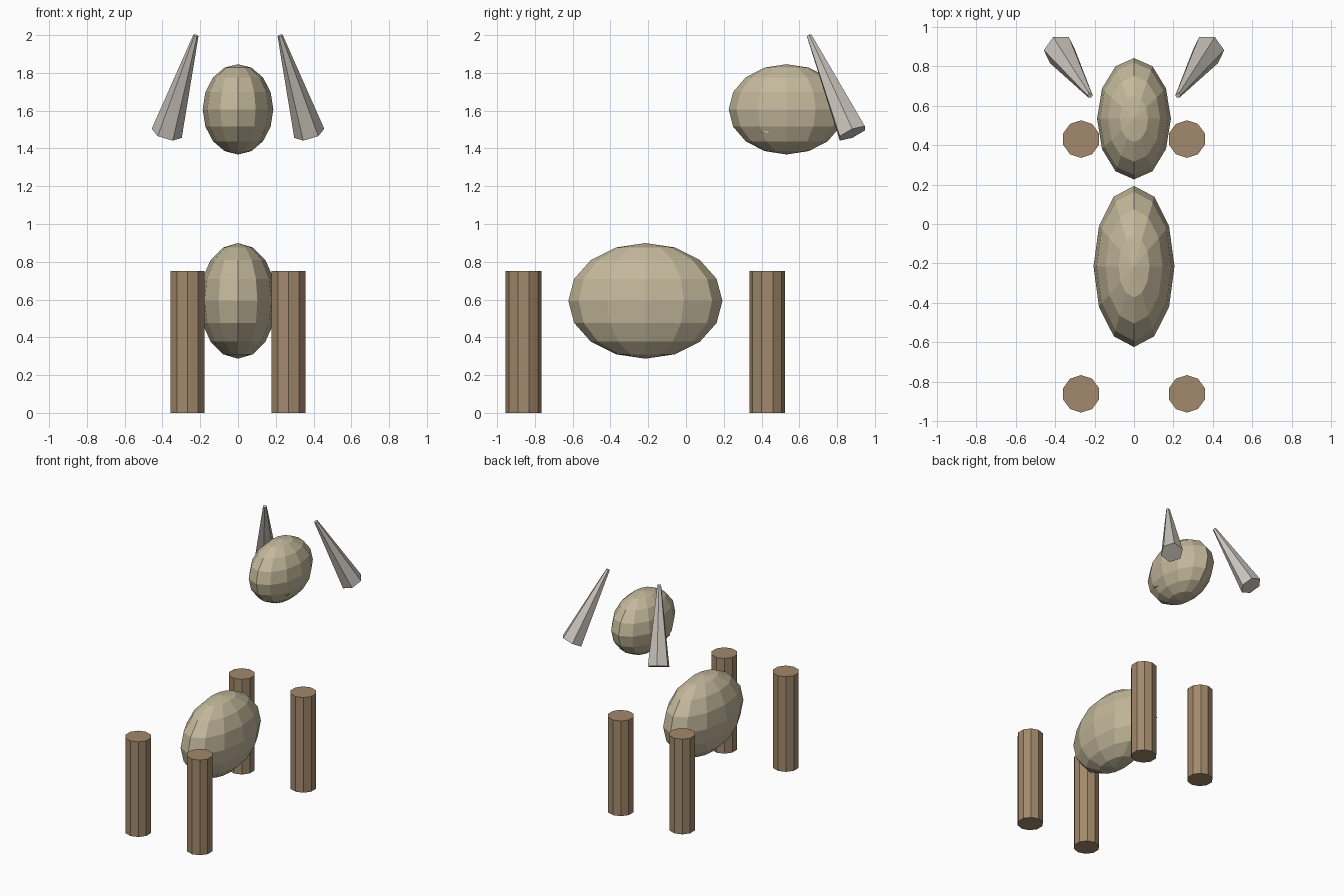
import bpy
import bmesh
import math
from mathutils import Matrix, Vector, Euler

cube = bpy.data.objects.get("Cube")
if cube:
    bpy.data.objects.remove(cube, do_unlink=True)


def material(name, colour):
    mat = bpy.data.materials.new(name)
    mat.use_nodes = True
    mat.diffuse_color = (*colour, 1)
    mat.node_tree.nodes["Principled BSDF"].inputs["Base Color"].default_value = (*colour, 1)
    return mat


COAT = material("tan_coat", (0.55, 0.48, 0.33))
LEG = material("brown_leg", (0.36, 0.25, 0.15))
HORN = material("pale_horn", (0.60, 0.56, 0.51))


def add_object(name, bm, mat):
    mesh = bpy.data.meshes.new(name)
    bmesh.ops.recalc_face_normals(bm, faces=bm.faces[:])
    bm.to_mesh(mesh)
    bm.free()
    mesh.materials.append(mat)
    obj = bpy.data.objects.new(name, mesh)
    bpy.context.collection.objects.link(obj)
    return obj


def ellipsoid(name, centre, radii, mat):
    bm = bmesh.new()
    bmesh.ops.create_uvsphere(bm, u_segments=12, v_segments=8, radius=1)
    bm.transform(Matrix.LocRotScale(Vector(centre), None, Vector(radii)))
    return add_object(name, bm, mat)


def cone(name, centre, sides, bottom, top, length, mat, turn=None, spin=0.0):
    bm = bmesh.new()
    bmesh.ops.create_cone(bm, cap_ends=True, segments=sides,
                          radius1=bottom, radius2=top, depth=length)
    bm.transform(Matrix.Rotation(spin, 4, "Z"))
    bm.transform(Matrix.LocRotScale(Vector(centre), turn, None))
    return add_object(name, bm, mat)


# Body and head
ellipsoid("body", (0, -0.215, 0.593), (0.205, 0.408, 0.306), COAT)
ellipsoid("head", (0, 0.533, 1.607), (0.187, 0.307, 0.239), COAT)

# Narrow mouth bar, barely showing on the cheeks
bm = bmesh.new()
bmesh.ops.create_cube(bm, size=1)
bm.transform(Matrix.LocRotScale(Vector((0, 0.42, 1.487)), None, Vector((0.288, 0.036, 0.01))))
add_object("mouth", bm, COAT)

for side, x in (("left", 1), ("right", -1)):
    # Legs
    for end, y in (("front", -0.86), ("back", 0.43)):
        cone(f"{end}_{side}_leg", (x * 0.268, y, 0.375), 10, 0.095, 0.095, 0.75, LEG)
    # Horns, leaning inward and forward
    cone(f"{side}_horn", (x * 0.30, 0.766, 1.739), 6, 0.083, 0.014, 0.587, HORN,
         turn=Euler((0.4, -0.29 * x, 0)), spin=math.radians(30))
